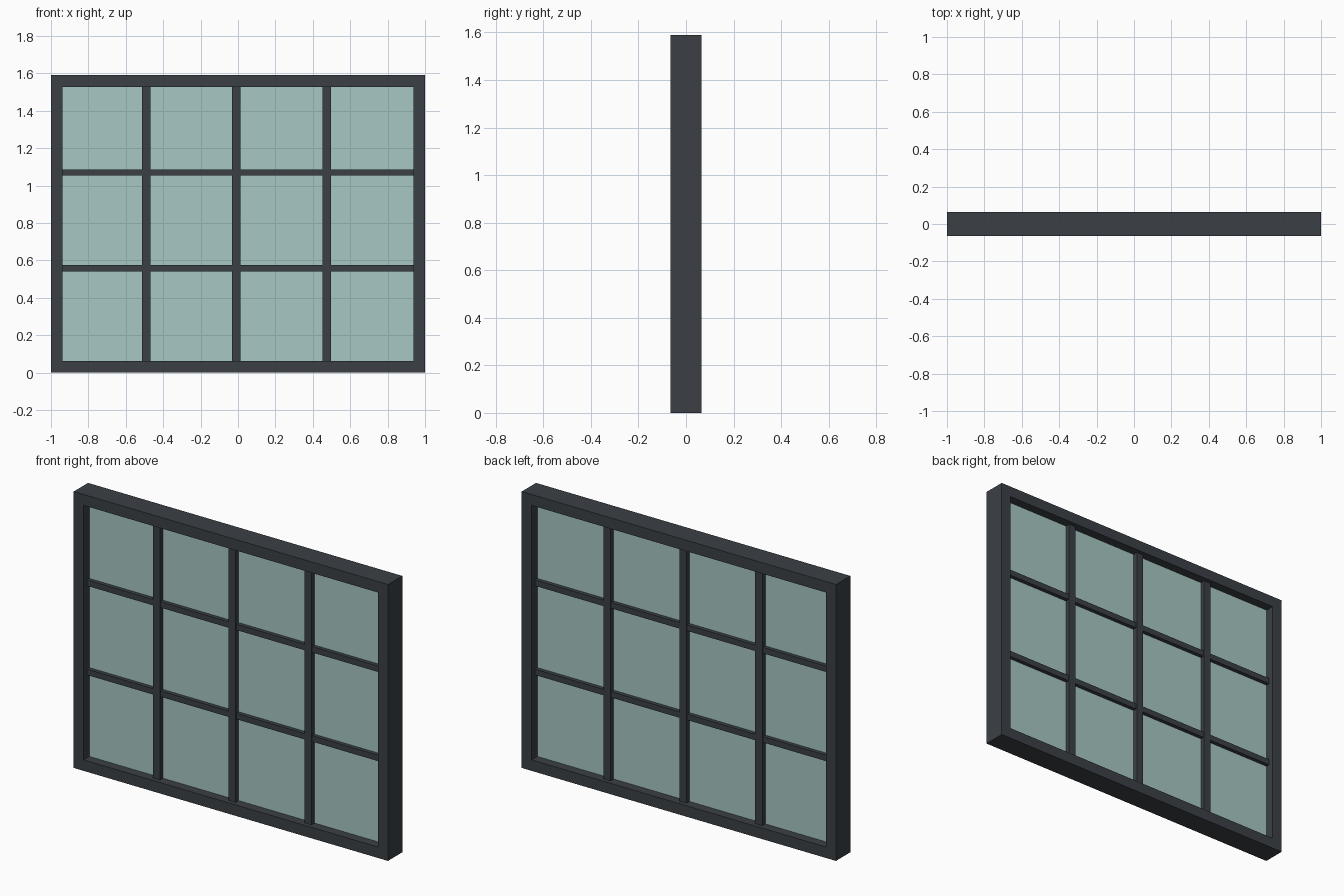
import bpy, bmesh

if "Cube" in bpy.data.objects:
    bpy.data.objects.remove(bpy.data.objects["Cube"])

W, H, D = 2.0, 1.59, 0.13      # overall width, height, depth
B = 0.063                      # frame border


def material(name, rgb):
    m = bpy.data.materials.new(name)
    m.diffuse_color = (*rgb, 1.0)
    m.use_nodes = True
    m.node_tree.nodes["Principled BSDF"].inputs["Base Color"].default_value = m.diffuse_color
    return m


DARK = material("charcoal frame", (0.044, 0.051, 0.060))
GLASS = material("pale green glass", (0.390, 0.578, 0.546))


def finish(name, bm, mat):
    bmesh.ops.recalc_face_normals(bm, faces=bm.faces)
    me = bpy.data.meshes.new(name)
    bm.to_mesh(me)
    bm.free()
    me.materials.append(mat)
    ob = bpy.data.objects.new(name, me)
    bpy.context.collection.objects.link(ob)
    return ob


def box(name, x0, x1, z0, z1, depth, mat):
    bm = bmesh.new()
    bmesh.ops.create_cube(bm, size=1)
    bmesh.ops.scale(bm, vec=(x1 - x0, depth, z1 - z0), verts=bm.verts)
    bmesh.ops.translate(bm, vec=((x0 + x1) / 2, 0, (z0 + z1) / 2), verts=bm.verts)
    return finish(name, bm, mat)


# outer frame: a closed rectangular ring
bm = bmesh.new()
loops = []
for inset, y in ((0, -D / 2), (B, -D / 2), (B, D / 2), (0, D / 2)):
    x = W / 2 - inset
    loops.append([bm.verts.new(p) for p in
                  ((-x, y, inset), (x, y, inset), (x, y, H - inset), (-x, y, H - inset))])
for i in range(4):
    a, b = loops[i], loops[(i + 1) % 4]
    for k in range(4):
        n = (k + 1) % 4
        bm.faces.new((a[k], a[n], b[n], b[k]))
finish("outer_frame", bm, DARK)

# glass pane behind the bars
box("glass_pane", -W / 2 + B, W / 2 - B, B, H - B, 0.025, GLASS)

# vertical bars
for i, x in enumerate((-0.491, -0.009, 0.474)):
    box(f"vertical_bar_{i + 1}", x - 0.0225, x + 0.0225, B, H - B, 0.08, DARK)

# horizontal bars, slightly shallower
for i, z in enumerate((0.557, 1.07)):
    box(f"horizontal_bar_{i + 1}", -W / 2 + B, W / 2 - B, z - 0.017, z + 0.017, 0.07, DARK)
